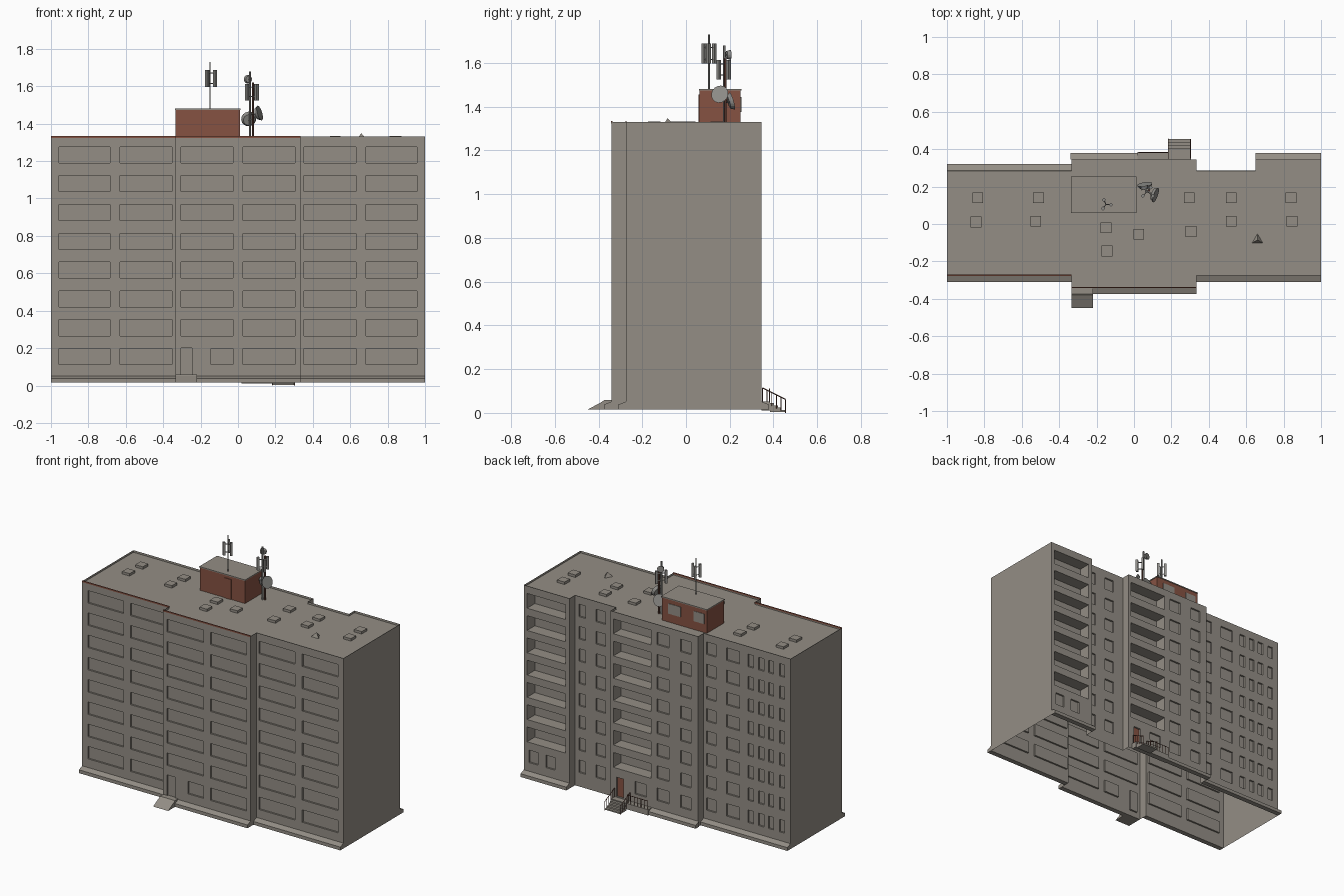
import bpy, bmesh, math
from mathutils import Vector

if "Cube" in bpy.data.objects:
    bpy.data.objects.remove(bpy.data.objects["Cube"])


def mat(name, rgb):
    m = bpy.data.materials.new(name)
    m.diffuse_color = (*rgb, 1)
    m.use_nodes = True
    m.node_tree.nodes["Principled BSDF"].inputs["Base Color"].default_value = m.diffuse_color
    return m


CONCRETE = mat("warm grey concrete", (0.295, 0.27, 0.235))
BRICK = mat("red brick", (0.24, 0.085, 0.055))
METAL = mat("grey metal", (0.27, 0.265, 0.25))
RUST = mat("rust brown rail", (0.13, 0.055, 0.04))


def finish(name, bm, *mats):
    bmesh.ops.remove_doubles(bm, verts=bm.verts, dist=1e-5)
    me = bpy.data.meshes.new(name)
    bm.to_mesh(me)
    bm.free()
    for m in mats:
        me.materials.append(m)
    ob = bpy.data.objects.new(name, me)
    bpy.context.collection.objects.link(ob)
    return ob


def quad(bm, pts, mi=0):
    f = bm.faces.new([bm.verts.new(p) for p in pts])
    f.material_index = mi
    return f


def prism_x(name, x0, x1, profile, m):
    """Extrude a (y, z) profile along x."""
    bm = bmesh.new()
    f = quad(bm, [(x0, y, z) for y, z in profile])
    r = bmesh.ops.extrude_face_region(bm, geom=[f])
    vs = [v for v in r["geom"] if isinstance(v, bmesh.types.BMVert)]
    bmesh.ops.translate(bm, verts=vs, vec=(x1 - x0, 0, 0))
    bmesh.ops.recalc_face_normals(bm, faces=bm.faces)
    return finish(name, bm, m)


def box(name, x0, x1, y0, y1, z0, z1, m):
    return prism_x(name, x0, x1, [(y0, z0), (y1, z0), (y1, z1), (y0, z1)], m)


def rod(name, p, q, r, m, sides=6, r2=None):
    p, q = Vector(p), Vector(q)
    bm = bmesh.new()
    bmesh.ops.create_cone(bm, cap_ends=True, segments=sides, radius1=r,
                          radius2=r if r2 is None else r2, depth=(q - p).length)
    rot = Vector((0, 0, 1)).rotation_difference(q - p).to_matrix().to_4x4()
    bmesh.ops.transform(bm, matrix=rot, verts=bm.verts)
    bmesh.ops.translate(bm, verts=bm.verts, vec=(p + q) / 2)
    return finish(name, bm, m)


BASE, TOP = 0.015, 1.33


def wall(bm, a, b, rects):
    """Flat wall from a to b with recessed openings (x0, x1, z0, z1, depth, material)."""
    a, b = Vector((*a, 0)), Vector((*b, 0))
    d = (b - a).normalized()
    inward = Vector((-d.y, d.x, 0))
    L = (b - a).length
    holes = []
    for x0, x1, z0, z1, dep, mi in rects:
        u = sorted(((x0 - a.x) * d.x, (x1 - a.x) * d.x))
        holes.append((u[0], u[1], z0, z1, dep, mi))
    us = sorted({0, L, *[h[0] for h in holes], *[h[1] for h in holes]})
    zs = sorted({BASE, TOP, *[h[2] for h in holes], *[h[3] for h in holes]})

    def P(u, z, dep=0):
        return a + d * u + inward * dep + Vector((0, 0, z))
    for u0, u1 in zip(us, us[1:]):
        for z0, z1 in zip(zs, zs[1:]):
            uc, zc = (u0 + u1) / 2, (z0 + z1) / 2
            if not any(h[0] < uc < h[1] and h[2] < zc < h[3] for h in holes):
                quad(bm, [P(u0, z0), P(u1, z0), P(u1, z1), P(u0, z1)])
    for u0, u1, z0, z1, dep, mi in holes:
        c = [(u0, z0), (u1, z0), (u1, z1), (u0, z1)]
        quad(bm, [P(u, z, dep) for u, z in c], mi)
        for (ua, za), (ub, zb) in zip(c, c[1:] + c[:1]):
            quad(bm, [P(ua, za), P(ub, zb), P(ub, zb, dep), P(ua, za, dep)])


FLOORS = [0.112 + 0.154 * i for i in range(8)]
REC = 0.012


def windows(spans, floors=FLOORS, h=0.086):
    return [(x0, x1, z, z + h, REC, 0) for x0, x1 in spans for z in floors]


def balconies(x0, x1):
    return [(x0, x1, z - 0.014, z + 0.088, 0.085, 0) for z in FLOORS[1:]]


# Building shell: footprint counter-clockwise, openings keyed by wall index
outline = [(-1, -.275), (-.335, -.275), (-.335, -.34), (.335, -.34), (.335, -.275),
           (1, -.275), (1, .345), (.65, .345), (.65, .285), (.335, .285),
           (.335, .345), (-.335, .345), (-.335, .285), (-1, .285)]
openings = {
    0: windows([(-.957, -.684), (-.63, -.353)]),
    2: windows([(-.305, -.027)], FLOORS[1:]) + windows([(.027, .305)])
       + windows([(-.145, -.027)], FLOORS[:1]) + [(-.305, -.245, .055, .2, REC, 0)],
    4: windows([(.353, .63), (.684, .957)]),
    6: balconies(.68, .975) + windows([(.76, .83), (.89, .96)], FLOORS[:1]),
    8: windows([(.415, .49), (.57, .62)]),
    10: balconies(.025, .315) + windows([(-.11, -.02), (-.28, -.2)])
        + windows([(.06, .15)], FLOORS[:1]) + [(.235, .29, .055, .19, REC, 1)],
    12: windows([(-.43, -.355), (-.61, -.51), (-.715, -.675), (-.795, -.755),
                 (-.87, -.83), (-.955, -.915)]),
}
bm = bmesh.new()
for i, a in enumerate(outline):
    wall(bm, a, outline[(i + 1) % len(outline)], openings.get(i, []))
finish("building_walls", bm, CONCRETE, BRICK)

# Roof with a thin raised rim
bm = bmesh.new()
f = quad(bm, [(x, y, TOP) for x, y in outline])
bmesh.ops.inset_individual(bm, faces=[f], thickness=0.012, use_even_offset=True)
bmesh.ops.inset_individual(bm, faces=[f], thickness=0.0005, depth=-0.014, use_even_offset=True)
finish("roof", bm, CONCRETE)
ROOF = TOP - 0.014

# Red trim along the front roof edge
for x0, x1, y in [(-1, -.335, -.275), (-.335, .335, -.34)]:
    box("roof_edge_trim", x0, x1, y - .002, y + .004, TOP - .006, TOP + .004, BRICK)

# Base plinths
for x0, x1, y, s in [(-1, -.335, -.275, -1), (-.335, .335, -.34, -1), (.335, 1, -.275, -1),
                     (-1, -.335, .285, 1), (-.34, .08, .345, 1), (.65, 1, .345, 1)]:
    prism_x("plinth", x0, x1, [(y, BASE), (y + s * .035, BASE),
                               (y + s * .035, .038), (y, .052)], CONCRETE)

# Front entrance ramp
prism_x("front_ramp", -.335, -.22, [(-.34, BASE), (-.45, BASE), (-.385, .05),
                                    (-.375, .058), (-.34, .058)], CONCRETE)

# Back landing, steps and railings
box("back_landing", .02, .305, .345, .385, .012, .052, CONCRETE)
for i in range(4):
    box("back_step", .185, .3, .385 + .0175 * i, .385 + .0175 * (i + 1),
        .004, .045 - .0105 * i, CONCRETE)
for x in (.183, .302):
    for i in range(6):
        y, z = .35 + .021 * i, .052 - .0104 * i
        rod("stair_rail_post", (x, y, z), (x, y, z + .062), .002, RUST, 4)
    rod("stair_handrail", (x, .35, .114), (x, .455, .062), .0025, RUST, 4)
for i in range(7):
    x = .025 + .026 * i
    rod("landing_rail_post", (x, .382, .05), (x, .382, .11), .002, RUST, 4)
rod("landing_handrail", (.025, .382, .11), (.183, .382, .11), .0025, RUST, 4)

# Roof vents
vents = [(-.835, .14), (-.845, .01), (-.51, .14), (-.525, .015), (-.15, -.02), (-.145, -.145),
         (.025, -.055), (.295, .14), (.305, -.04), (.52, .14), (.52, .015), (.84, .14), (.845, .015)]
for x, y in vents:
    box("roof_vent", x - .029, x + .029, y - .029, y + .029, ROOF, ROOF + .017, CONCRETE)
rod("roof_peak_vent", (.66, -.085, ROOF), (.66, -.085, 1.348), .033, CONCRETE, 3, 0)

# Brick lift house with concrete cap, door and windows
box("lift_house", -.335, .01, .062, .25, ROOF, 1.474, BRICK)
box("lift_house_roof", -.338, .013, .059, .253, 1.474, 1.481, CONCRETE)
box("lift_house_door", -.145, -.095, .058, .062, ROOF, 1.455, BRICK)
for x0, x1 in [(-.135, -.04), (-.315, -.235)]:
    box("lift_house_window", x0, x1, .25, .253, 1.375, 1.445, CONCRETE)

# Mast on the lift house with three panel antennas
mx, my = -.15, .105
rod("roof_mast", (mx, my, 1.48), (mx, my, 1.73), .004, METAL)
for k in range(3):
    t = math.radians(90 + 25 + 120 * k)
    px, py = mx + .027 * math.cos(t), my + .027 * math.sin(t)
    rod("panel_antenna", (px, py, 1.597), (px, py, 1.688), .011, METAL, 4)
    for z in (1.615, 1.67):
        rod("panel_bracket", (mx, my, z), (px, py, z), .003, METAL, 4)

# Side mast with panels, drum and dishes
rod("side_mast", (.065, .175, ROOF), (.065, .175, 1.68), .006, METAL)
rod("side_mast_support", (.08, .18, ROOF), (.08, .18, 1.62), .006, RUST)
for x, y in [(.048, .15), (.1, .15), (.09, .195)]:
    rod("side_panel", (x, y, 1.525), (x, y, 1.613), .011, METAL, 4)
    for z in (1.545, 1.595):
        rod("side_bracket", (.07, .175, z), (x, y, z), .003, METAL, 4)
for name, c, n, r in [("back_dish", (.06, .195, 1.42), (-.15, 1, .3), .041),
                      ("right_dish", (.1, .16, 1.452), (1, -.35, .3), .041),
                      ("small_drum", (.058, .185, 1.637), (-.3, 1, 0), .023)]:
    c, n = Vector(c), Vector(n).normalized()
    rod(name, c, c + n * .018, r * .75, METAL, 16, r)
    rod(name + "_arm", (.068, .175, c.z), c, .004, METAL, 4)
